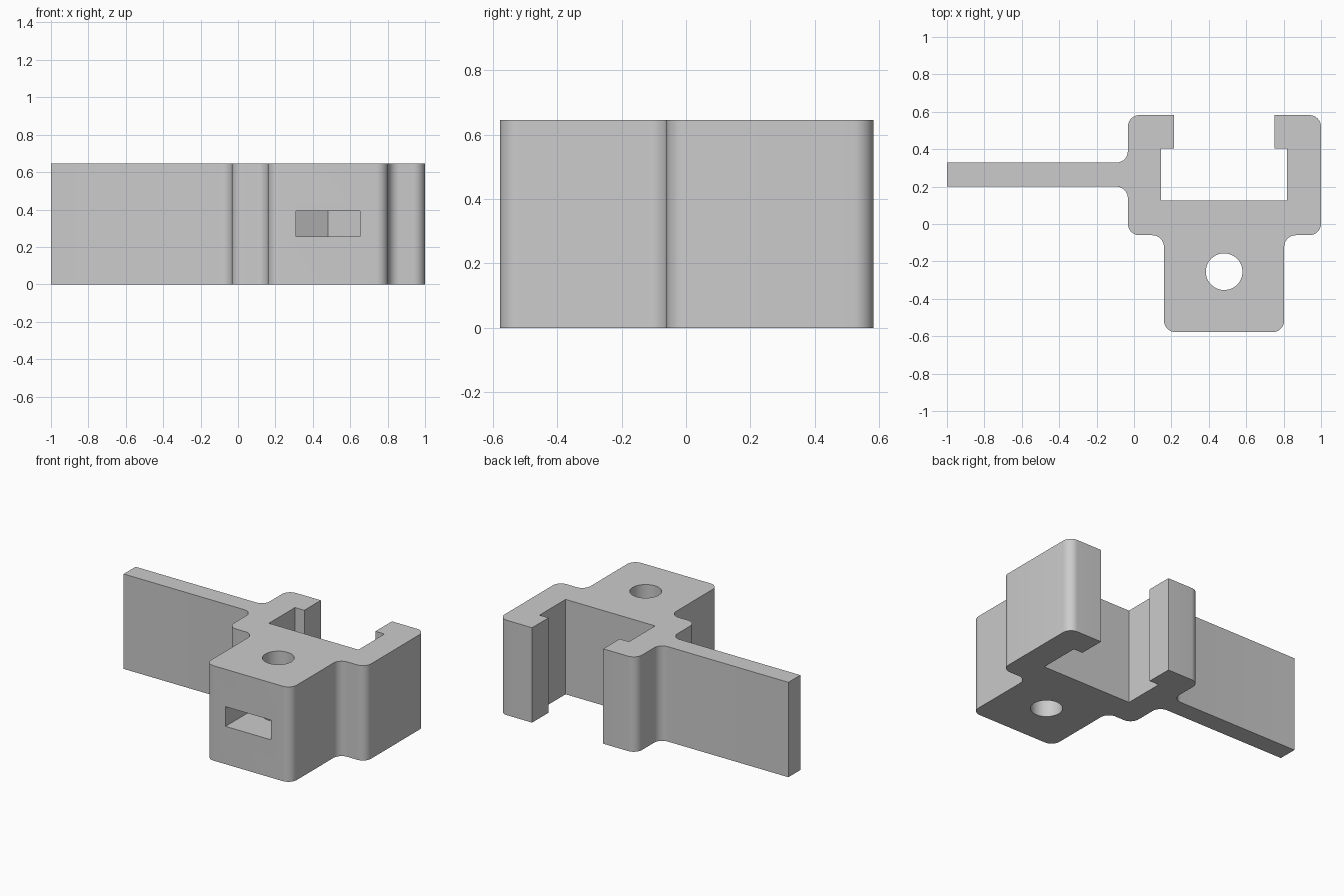
import bpy, bmesh, math
from mathutils import Vector

cube = bpy.data.objects.get("Cube")
if cube:
    bpy.data.objects.remove(cube, do_unlink=True)

HEIGHT = 0.645
FILLET = 0.062
BOLT = Vector((0.482, -0.255))      # bolt axis
NUT_HALF = 0.171                    # half width across the nut flats

grey = bpy.data.materials.new("plain grey")
grey.use_nodes = True
grey.diffuse_color = (0.6, 0.6, 0.6, 1)
grey.node_tree.nodes["Principled BSDF"].inputs["Base Color"].default_value = grey.diffuse_color


def rounded(points, steps=10):
    """Replace each corner (x, y, radius) of a right-angled outline by an arc."""
    out = []
    for i, (x, y, r) in enumerate(points):
        p = Vector((x, y))
        if r == 0:
            out.append(p)
            continue
        a = (Vector(points[i - 1][:2]) - p).normalized()
        b = (Vector(points[(i + 1) % len(points)][:2]) - p).normalized()
        centre = p + (a + b) * r
        for s in range(steps + 1):
            t = math.pi / 2 * s / steps
            out.append(centre - b * r * math.cos(t) - a * r * math.sin(t))
    return out


def prism(name, outline, z0, z1):
    bm = bmesh.new()
    face = bm.faces.new([bm.verts.new((p[0], p[1], z0)) for p in outline])
    top = bmesh.ops.extrude_face_region(bm, geom=[face])["geom"]
    bmesh.ops.translate(bm, vec=(0, 0, z1 - z0),
                        verts=[v for v in top if isinstance(v, bmesh.types.BMVert)])
    bmesh.ops.recalc_face_normals(bm, faces=bm.faces)
    mesh = bpy.data.meshes.new(name)
    bm.to_mesh(mesh)
    bm.free()
    mesh.materials.append(grey)
    obj = bpy.data.objects.new(name, mesh)
    bpy.context.collection.objects.link(obj)
    return obj


def cut(target, cutter):
    cutter.hide_render = True
    mod = target.modifiers.new("cut", 'BOOLEAN')
    mod.operation, mod.solver, mod.object = 'DIFFERENCE', 'EXACT', cutter
    bpy.ops.object.modifier_apply(modifier=mod.name)
    bpy.data.objects.remove(cutter, do_unlink=True)


# Bracket: side plate, rail clamp with two lips, and bolt block in one outline
R = FILLET
outline = rounded([
    (-1, 0.2, 0), (-0.033, 0.2, R), (-0.033, -0.06, R), (0.16, -0.06, R),
    (0.16, -0.578, R), (0.803, -0.578, R), (0.803, -0.06, R), (1, -0.06, R),
    (1, 0.582, R), (0.75, 0.582, 0), (0.75, 0.405, 0), (0.818, 0.405, 0),
    (0.818, 0.125, 0), (0.145, 0.125, 0), (0.145, 0.405, 0), (0.215, 0.405, 0),
    (0.215, 0.582, 0), (-0.033, 0.582, R), (-0.033, 0.328, R), (-1, 0.328, 0),
])
bracket = prism("clamp_bracket", outline, 0, HEIGHT)
bpy.ops.object.select_all(action='DESELECT')
bracket.select_set(True)
bpy.context.view_layer.objects.active = bracket

# Vertical bolt hole
circle = [BOLT + Vector((math.cos(a), math.sin(a))) * 0.098
          for a in (math.tau * i / 48 for i in range(48))]
cut(bracket, prism("bolt_hole_cutter", circle, -0.1, HEIGHT + 0.1))

# Nut slot from the front, ending in half a hexagon
reach = NUT_HALF / math.cos(math.pi / 6)
slot = [BOLT + Vector(p) for p in (
    (-NUT_HALF, -0.5), (NUT_HALF, -0.5), (NUT_HALF, reach / 2),
    (0, reach), (-NUT_HALF, reach / 2))]
cut(bracket, prism("nut_slot_cutter", slot, 0.257, 0.391))

bpy.ops.object.shade_smooth_by_angle(angle=math.radians(30))
